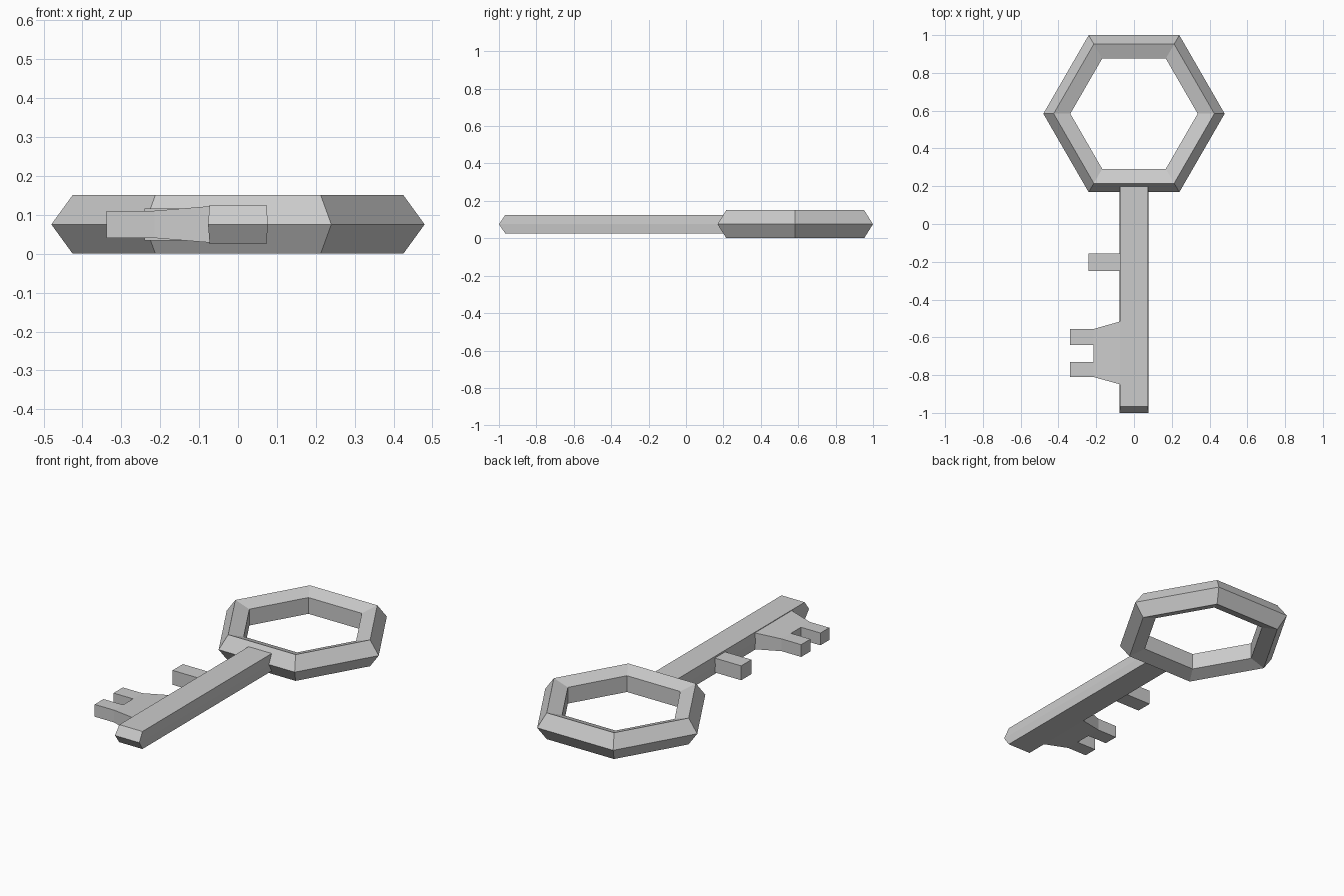
import bpy, bmesh

if "Cube" in bpy.data.objects:
    bpy.data.objects.remove(bpy.data.objects["Cube"])

MID = 0.0755  # height of the key's mid plane


def add_object(name, bm):
    bmesh.ops.recalc_face_normals(bm, faces=bm.faces)
    mesh = bpy.data.meshes.new(name)
    bm.to_mesh(mesh)
    bm.free()
    obj = bpy.data.objects.new(name, mesh)
    obj.location.z = MID
    bpy.context.collection.objects.link(obj)
    return obj


def slab(name, points, faces):
    """Solid mirrored about the mid plane; each point is (x, y, half height)."""
    bm = bmesh.new()
    top = [bm.verts.new((x, y, h)) for x, y, h in points]
    bottom = [bm.verts.new((x, y, -h)) for x, y, h in points]
    for f in faces:
        bm.faces.new([top[i] for i in f])
        bm.faces.new([bottom[i] for i in reversed(f)])
    edges = [(f[i], f[(i + 1) % len(f)]) for f in faces for i in range(len(f))]
    for a, b in edges:
        if (b, a) not in edges:
            bm.faces.new((top[b], top[a], bottom[a], bottom[b]))
    return add_object(name, bm)


# Hexagonal bow with a five-sided cross-section
bpy.ops.mesh.primitive_torus_add(major_segments=6, minor_segments=5,
                                 major_radius=0.401, minor_radius=0.079,
                                 location=(0, 0.584, MID))
bpy.context.object.name = "key_bow"

# Shaft: three stacked rectangles, widest at mid height
bm = bmesh.new()
rings = []
for z, w, y0, y1 in ((-0.05, 0.073, -0.966, 0.22),
                     (0, 0.077, -1.0, 0.25),
                     (0.05, 0.073, -0.966, 0.22)):
    rings.append([bm.verts.new((x, y, z))
                  for x, y in ((-w, y0), (w, y0), (w, y1), (-w, y1))])
for low, high in zip(rings, rings[1:]):
    for i in range(4):
        j = (i + 1) % 4
        bm.faces.new((low[i], low[j], high[j], high[i]))
bm.faces.new(rings[0][::-1])
bm.faces.new(rings[-1])
add_object("key_shaft", bm)

# Small single tooth
slab("small_tooth",
     [(x, y, 0.041) for x, y in ((-0.07, -0.248), (-0.07, -0.155),
                                 (-0.24, -0.155), (-0.24, -0.248))],
     [(0, 1, 2, 3)])

# Large bit: tapered root with two prongs
ROOT, NECK, TIP = -0.07, -0.215, -0.338
points = [(ROOT, -0.85, 0.047), (ROOT, -0.515, 0.047)]
points += [(NECK, y, 0.035) for y in (-0.556, -0.64, -0.73, -0.81)]
points += [(TIP, y, 0.035) for y in (-0.556, -0.64, -0.73, -0.81)]
slab("large_bit", points,
     [(0, 1, 2, 3, 4, 5), (3, 2, 6, 7), (5, 4, 8, 9)])
